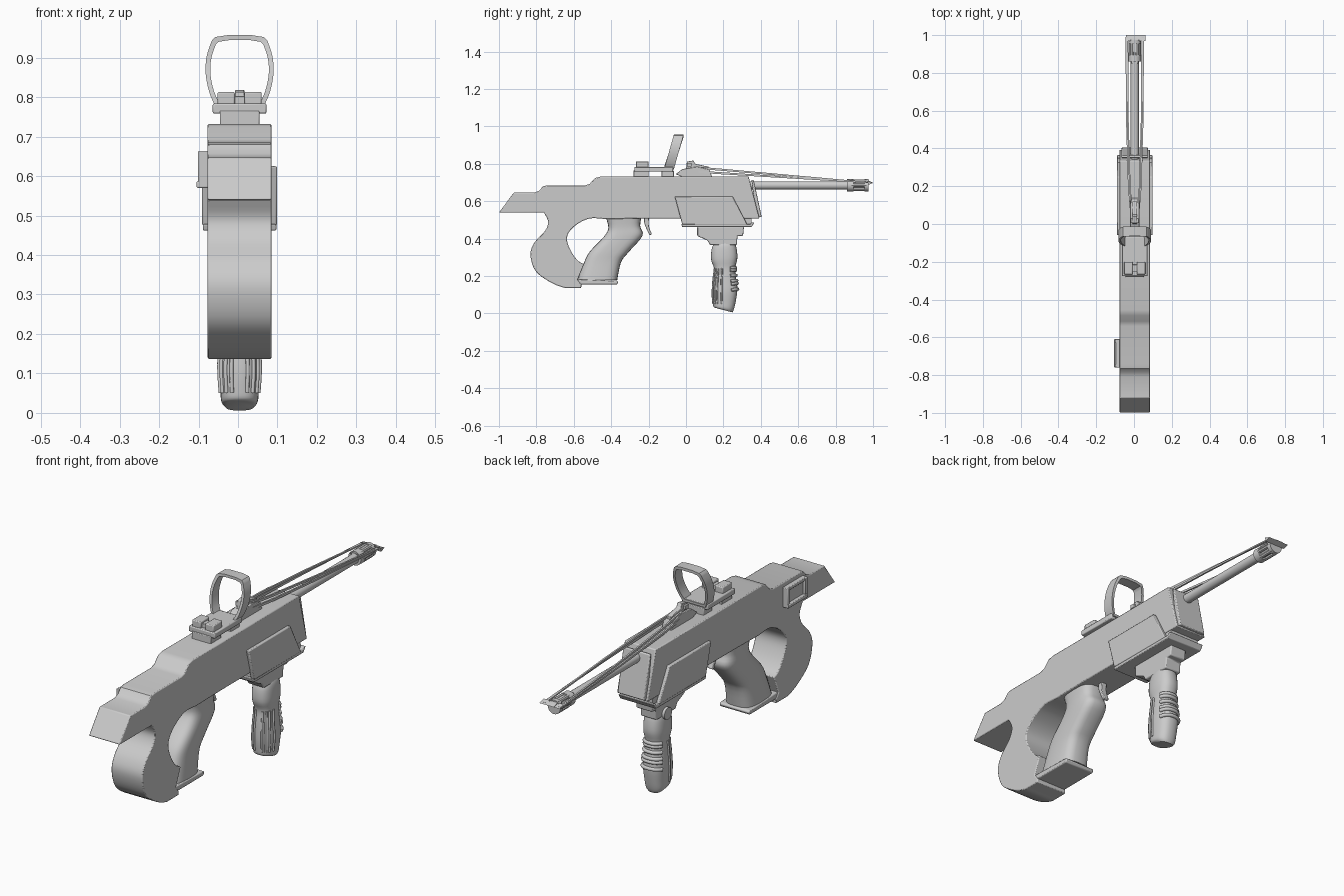
import bpy, bmesh, math
from mathutils import Vector, Matrix

if "Cube" in bpy.data.objects:
    bpy.data.objects.remove(bpy.data.objects["Cube"])

CX = 0.004  # centre line of the gun


def finish(name, bm, bevel=0.0, angle=35):
    bmesh.ops.recalc_face_normals(bm, faces=bm.faces)
    me = bpy.data.meshes.new(name)
    bm.to_mesh(me)
    bm.free()
    ob = bpy.data.objects.new(name, me)
    bpy.context.collection.objects.link(ob)
    bpy.ops.object.select_all(action='DESELECT')
    ob.select_set(True)
    bpy.context.view_layer.objects.active = ob
    bpy.ops.object.shade_smooth_by_angle(angle=math.radians(angle))
    if bevel:
        m = ob.modifiers.new("bevel", 'BEVEL')
        m.width, m.segments, m.limit_method = bevel, 2, 'ANGLE'
        m.angle_limit = math.radians(40)
    return ob


def prism(name, pts, x0, x1, bevel=0.0):
    """Side profile of (y, z) points, extruded from x0 to x1."""
    bm = bmesh.new()
    f = bm.faces.new([bm.verts.new((x0, y, z)) for y, z in pts])
    r = bmesh.ops.extrude_face_region(bm, geom=[f])
    vs = [v for v in r['geom'] if isinstance(v, bmesh.types.BMVert)]
    bmesh.ops.translate(bm, verts=vs, vec=(x1 - x0, 0, 0))
    return finish(name, bm, bevel)


def box(name, x0, x1, y0, y1, z0, z1, bevel=0.0):
    return prism(name, [(y0, z0), (y1, z0), (y1, z1), (y0, z1)], x0, x1, bevel)


def spline(p, n=5):
    """Smooth open curve through tuples of any length."""
    p = [Vector(q) for q in p]
    q = [p[0]] + p + [p[-1]]
    out = []
    for i in range(1, len(q) - 2):
        a, b, c, d = q[i - 1:i + 3]
        for k in range(n):
            t = k / n
            out.append(0.5 * (2 * b + (c - a) * t + (2 * a - 5 * b + 4 * c - d) * t * t
                              + (3 * b - a - 3 * c + d) * t ** 3))
    return [tuple(v) for v in out] + [tuple(p[-1])]


def ring_point(sec, t, e, grow=1.0):
    """Point on a rounded section given as rear y,z, front y,z, half width."""
    y0, z0, y1, z1, w = sec
    c, s = math.cos(t), math.sin(t)
    u = math.copysign(abs(c) ** (2 / e), c) * grow
    v = math.copysign(abs(s) ** (2 / e), s) * grow
    return Vector((CX + v * w, (y0 + y1) / 2 + u * (y1 - y0) / 2, (z0 + z1) / 2 + u * (z1 - z0) / 2))


def loft(name, secs, e=2.5, n=28):
    bm = bmesh.new()
    rings = [[bm.verts.new(ring_point(s, 2 * math.pi * i / n, e)) for i in range(n)] for s in secs]
    for a, b in zip(rings, rings[1:]):
        for i in range(n):
            bm.faces.new((a[i], a[(i + 1) % n], b[(i + 1) % n], b[i]))
    bm.faces.new(rings[0])
    bm.faces.new(rings[-1])
    return finish(name, bm, 0, 45)


def tube(name, pts, r):
    cu = bpy.data.curves.new(name, 'CURVE')
    cu.dimensions, cu.bevel_depth, cu.bevel_resolution, cu.use_fill_caps = '3D', r, 2, True
    sp = cu.splines.new('POLY')
    sp.points.add(len(pts) - 1)
    for p, q in zip(sp.points, pts):
        p.co = (*q, 1)
    ob = bpy.data.objects.new(name, cu)
    bpy.context.collection.objects.link(ob)


def cyl(name, y0, y1, r, z, x=CX, n=24, axis='X'):
    """Cylinder along y (axis X rotation) between y0 and y1."""
    bm = bmesh.new()
    mat = Matrix.Translation((x, (y0 + y1) / 2, z)) @ Matrix.Rotation(math.pi / 2, 4, axis)
    bmesh.ops.create_cone(bm, cap_ends=True, segments=n, radius1=r, radius2=r, depth=y1 - y0, matrix=mat)
    return finish(name, bm)


# Receiver and thumbhole stock in one profile
top = [(-1, .54), (-.92, .647), (-.81, .647), (-.785, .657), (-.765, .68), (-.74, .685), (-.54, .685),
       (-.515, .693), (-.485, .725), (-.455, .732), (.335, .732), (.393, .508), (-.25, .508)]
hole = spline([(-.43, .505), (-.515, .508), (-.585, .475), (-.628, .43), (-.635, .385), (-.61, .325),
               (-.575, .28), (-.545, .265)])
hook = spline([(-.62, .137), (-.66, .14), (-.73, .17), (-.805, .228), (-.832, .315), (-.81, .38),
               (-.755, .44), (-.737, .49), (-.76, .54)])
prism("receiver_stock", top + hole + [(-.58, .18), (-.56, .155), (-.56, .137)] + hook, -.077, .085, .006)

# Rear grip and its base plate
grip = spline([(-.435, .53, -.235, .53, .07), (-.415, .46, -.245, .47, .064), (-.44, .41, -.233, .415, .066),
               (-.515, .33, -.305, .33, .066), (-.548, .265, -.347, .275, .066), (-.58, .178, -.368, .178, .072)], 4)
loft("rear_grip", grip, 3.2)
prism("grip_base", [(-.582, .182), (-.37, .176), (-.362, .168), (-.37, .155), (-.57, .155)],
      CX - .077, CX + .077, .004)

# Trigger
prism("trigger", spline([(-.225, .51), (-.222, .48), (-.21, .45), (-.195, .418)])
      + spline([(-.182, .424), (-.195, .455), (-.2, .48), (-.198, .51)]), CX - .014, CX + .014, .003)

# Side port with raised frame on the left
prism("port_block", [(-.755, .58), (-.62, .58), (-.62, .655), (-.755, .655)], -.09, -.07, .003)
for nm, a in (("low", (-.76, -.61, .57, .587, -.105)), ("high", (-.76, -.61, .648, .664, -.098)),
              ("rear", (-.76, -.742, .57, .664, -.101)), ("front", (-.628, -.61, .57, .664, -.101))):
    box("port_frame_" + nm, a[4], -.07, *a[:4], .003)

# Handguard: side panels, core and lower plate
panel = [(-.06, .625), (.25, .625), (.328, .475), (-.02, .475)]
prism("side_panel_right", panel, .08, .099, .004)
prism("side_panel_left", panel, -.091, -.072, .004)
box("handguard_core", -.072, .08, -.01, .35, .465, .515)
prism("lower_plate", [(-.025, .478), (.345, .478), (.352, .487), (.366, .487), (.35, .462), (-.02, .462)],
      -.089, .097, .003)
prism("front_plate", [(.35, .715), (.362, .715), (.405, .515), (.375, .515)], CX - .07, CX + .07, .004)
prism("grip_mount", [(.06, .465), (.31, .465), (.305, .415), (.275, .415), (.272, .365), (.13, .365),
                     (.115, .39), (.06, .415)], CX - .042, CX + .042, .005)
cyl("mount_bolt", -.01, .01, .028, .375, CX - .045, 20, 'Z')
bpy.data.objects["mount_bolt"].data.transform(
    Matrix.Translation((CX - .045, .205, .375)) @ Matrix.Rotation(math.pi / 2, 4, 'Y')
    @ Matrix.Rotation(-math.pi / 2, 4, 'Z') @ Matrix.Translation((-CX + .045, 0, -.375)))

# Fore grip with flutes and finger ridges
fore = spline([(.165, .385, .255, .385, .036), (.14, .355, .268, .36, .047), (.134, .29, .275, .3, .05),
               (.15, .24, .264, .245, .045), (.144, .18, .268, .19, .048), (.14, .11, .275, .13, .052),
               (.143, .06, .265, .06, .049), (.148, .035, .256, .022, .046), (.165, .028, .248, .006, .036)], 4)
loft("fore_grip", fore, 2.5)
for i, a in enumerate((100, 122, 142, 162)):
    for side in (1, -1):
        pts = [ring_point(s, side * math.radians(a), 2.5, 1.01) for s in fore[12:26]]
        tube(f"flute_{i}_{side}", pts, .005)
for k in range(6):
    s = fore[12 + int(k * 1.7)]
    pts = [ring_point(s, math.radians(a), 2.5, 1.03) for a in range(-65, 66, 10)]
    tube(f"finger_ridge_{k}", pts, .0085)

# Barrel and slotted muzzle
BZ = .685
cyl("barrel", .34, .955, .022, BZ)
cyl("muzzle_collar", .86, .895, .033, BZ)
cyl("muzzle_ring", .955, .975, .033, BZ)
for i in range(6):
    t = i * math.pi / 3
    cyl(f"muzzle_bar_{i}", .885, .965, .009, BZ + .025 * math.sin(t), CX + .025 * math.cos(t), 8)

# Front bracket on the muzzle
prism("front_bracket", [(.85, .709), (.97, .713), (1.0, .7), (.965, .688), (.9, .7)], CX - .018, CX + .018)
prism("front_crossbar", [(.97, .708), (1.0, .698), (.975, .688)], -.043, .062)

# Long tapered strips from the bracket to the rear sight
for side in (-1, 1):
    for nm, zs in (("upper", .785), ("lower", .762)):
        bm = bmesh.new()
        rows = []
        for x, t, h in ((.018, .03, .012), (.032, .2, .011), (.042, .55, .009), (.045, 1, .006)):
            z = zs + (.699 - zs) * t
            xx = CX + side * (x - (.006 if nm == "upper" else 0))
            rows.append([bm.verts.new((xx + a * .004, .99 * t, z + b * h / 2))
                         for a, b in ((-1, -1), (1, -1), (1, 1), (-1, 1))])
        for a, b in zip(rows, rows[1:]):
            for i in range(4):
                bm.faces.new((a[i], a[(i + 1) % 4], b[(i + 1) % 4], b[i]))
        bm.faces.new(rows[0])
        bm.faces.new(rows[-1])
        finish(f"strip_{nm}_{side}", bm)

# Rear sight mount holding the strips
prism("sight_mount", [(-.055, .745), (-.02, .772), (.06, .785), (.125, .77), (.14, .73), (-.02, .73)],
      CX - .025, CX + .025, .003)
prism("sight_post", [(0, .77), (.005, .812), (.04, .818), (.05, .8), (.12, .785), (.12, .77)],
      CX - .012, CX + .012, .002)
box("sight_cross", CX - .022, CX + .022, .005, .03, .785, .805, .002)

# Reflex optic: feet, base, rear block and hood
box("optic_foot_rear", CX - .05, CX + .05, -.28, -.2, .728, .765, .003)
box("optic_foot_front", CX - .05, CX + .05, -.13, -.065, .728, .765, .003)
box("optic_base", CX - .068, CX + .068, -.275, -.07, .758, .784, .004)
for x in (-.034, .034):
    box(f"optic_block_{x}", CX + x - .022, CX + x + .022, -.268, -.2, .78, .813, .004)
box("optic_emitter", CX - .02, CX + .02, -.255, -.215, .78, .803, .002)
half = spline([(.058, .77), (.076, .81), (.086, .86), (.083, .905), (.07, .944)], 4)
arc = half + [(.062, .952), (.03, .957), (-.03, .957), (-.062, .952)] + [(-x, z) for x, z in half[::-1]]
bm = bmesh.new()
loops = []
for x, z in arc:
    y = -.12 + (z - .76) * .28
    k = .86
    xi, zi = x * k, .86 + (z - .86) * .87
    loops.append([bm.verts.new((CX + a, y + d, b)) for a, b, d in
                  ((x, z, 0), (x, z, .052), (xi, zi, .052), (xi, zi, 0))])
for a, b in zip(loops, loops[1:] + loops[:1]):
    for i in range(4):
        bm.faces.new((a[i], a[(i + 1) % 4], b[(i + 1) % 4], b[i]))
finish("optic_hood", bm)
